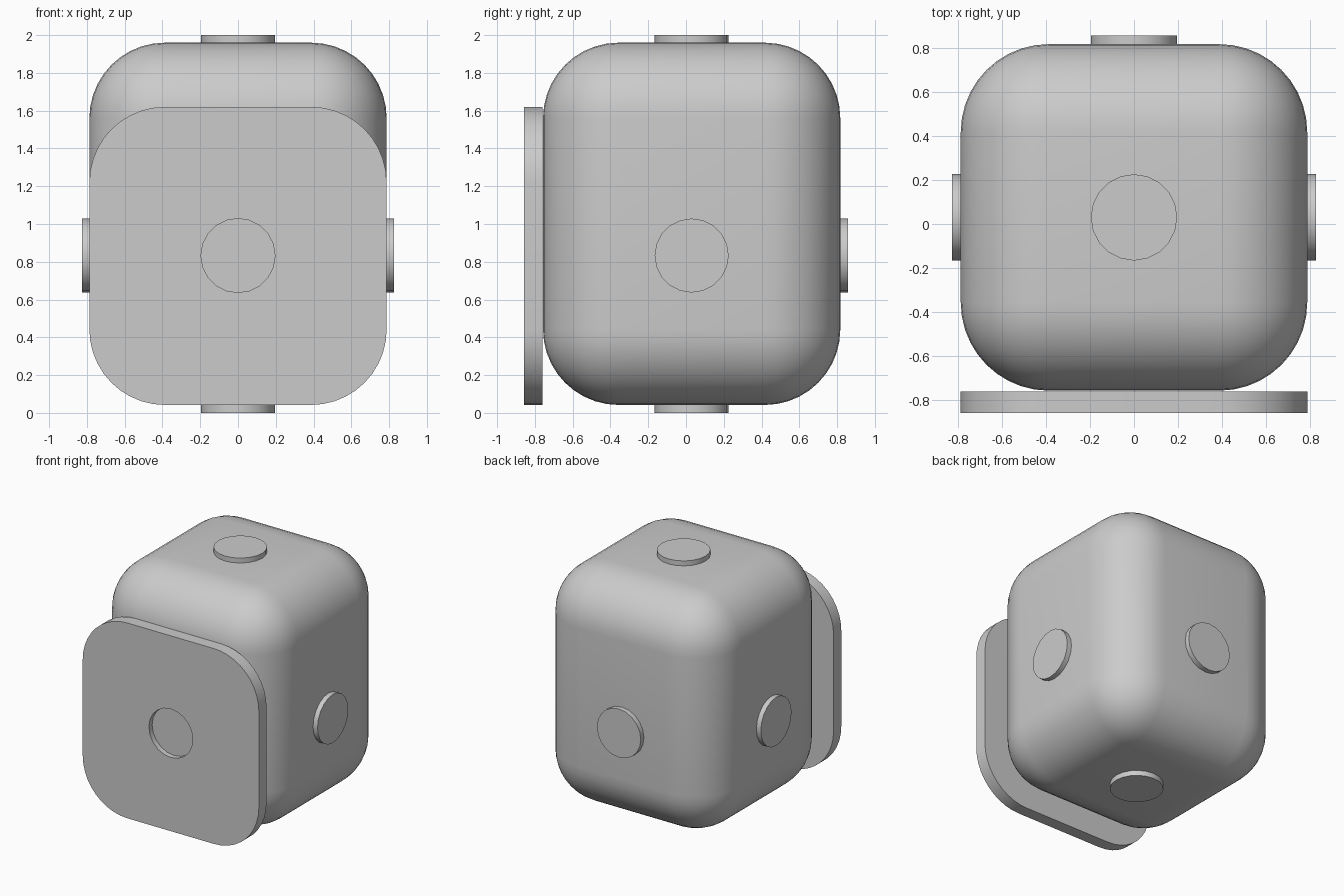
import bpy
from math import radians, pi
from mathutils import Vector

default = bpy.data.objects.get("Cube")
if default:
    bpy.data.objects.remove(default)

# Single plain grey
grey = bpy.data.materials.new("plain_grey")
grey.use_nodes = True
colour = (0.6, 0.6, 0.6, 1)
grey.diffuse_color = colour
grey.node_tree.nodes["Principled BSDF"].inputs["Base Color"].default_value = colour

RADIUS = 0.4                       # corner rounding of shell and lid
PEG_R = 0.196
PEG_Z = 0.833
CENTRE_Y = 0.03


def apply_modifiers(ob):
    bpy.context.view_layer.objects.active = ob
    for mod in list(ob.modifiers):
        bpy.ops.object.modifier_apply(modifier=mod.name)


def finish(ob):
    ob.data.materials.clear()
    ob.data.materials.append(grey)
    bpy.ops.object.select_all(action='DESELECT')
    ob.select_set(True)
    bpy.context.view_layer.objects.active = ob
    bpy.ops.object.shade_smooth_by_angle(angle=radians(35))


def box(name, low, high):
    low, high = Vector(low), Vector(high)
    bpy.ops.mesh.primitive_cube_add(size=1, location=(low + high) / 2)
    ob = bpy.context.object
    ob.name = name
    ob.scale = high - low
    bpy.ops.object.transform_apply(location=False, rotation=False, scale=True)
    return ob


def disc(name, centre, axis, depth):
    rotation = Vector(axis).to_track_quat('Z', 'Y').to_euler()
    bpy.ops.mesh.primitive_cylinder_add(vertices=20, radius=PEG_R, depth=depth,
                                        location=centre, rotation=rotation)
    ob = bpy.context.object
    ob.name = name
    return ob


# Rounded shell
shell = box("shell", (-0.787, -0.757, 0.042), (0.787, 0.817, 1.96))
bevel = shell.modifiers.new("round", 'BEVEL')
bevel.width = RADIUS
bevel.segments = 10
apply_modifiers(shell)
finish(shell)

# Front lid: only the four edges running front to back are rounded
lid = box("front_lid", (-0.787, -0.858, 0.042), (0.787, -0.76, 1.62))
weights = lid.data.attributes.new("bevel_weight_edge", 'FLOAT', 'EDGE')
for edge in lid.data.edges:
    a, b = (lid.data.vertices[i].co for i in edge.vertices)
    weights.data[edge.index].value = float(abs(a.y - b.y) > 0.01)
bevel = lid.modifiers.new("round", 'BEVEL')
bevel.limit_method = 'WEIGHT'
bevel.width = RADIUS
bevel.segments = 10

# Shallow round socket in the lid
cutter = disc("socket_cutter", (0, -0.858, PEG_Z), (0, -1, 0), 0.084)
cutter.hide_render = True
cut = lid.modifiers.new("socket", 'BOOLEAN')
cut.operation = 'DIFFERENCE'
cut.object = cutter
apply_modifiers(lid)
bpy.data.objects.remove(cutter)
finish(lid)

# Round pegs on the other five sides, half sunk into the shell
pegs = {
    "left_peg": ((0.787, CENTRE_Y, PEG_Z), (1, 0, 0)),
    "right_peg": ((-0.787, CENTRE_Y, PEG_Z), (-1, 0, 0)),
    "back_peg": ((0, 0.817, PEG_Z), (0, 1, 0)),
    "top_peg": ((0, CENTRE_Y, 1.96), (0, 0, 1)),
    "bottom_peg": ((0, CENTRE_Y, 0.04), (0, 0, -1)),
}
for name, (centre, axis) in pegs.items():
    finish(disc(name, centre, axis, 0.08))
